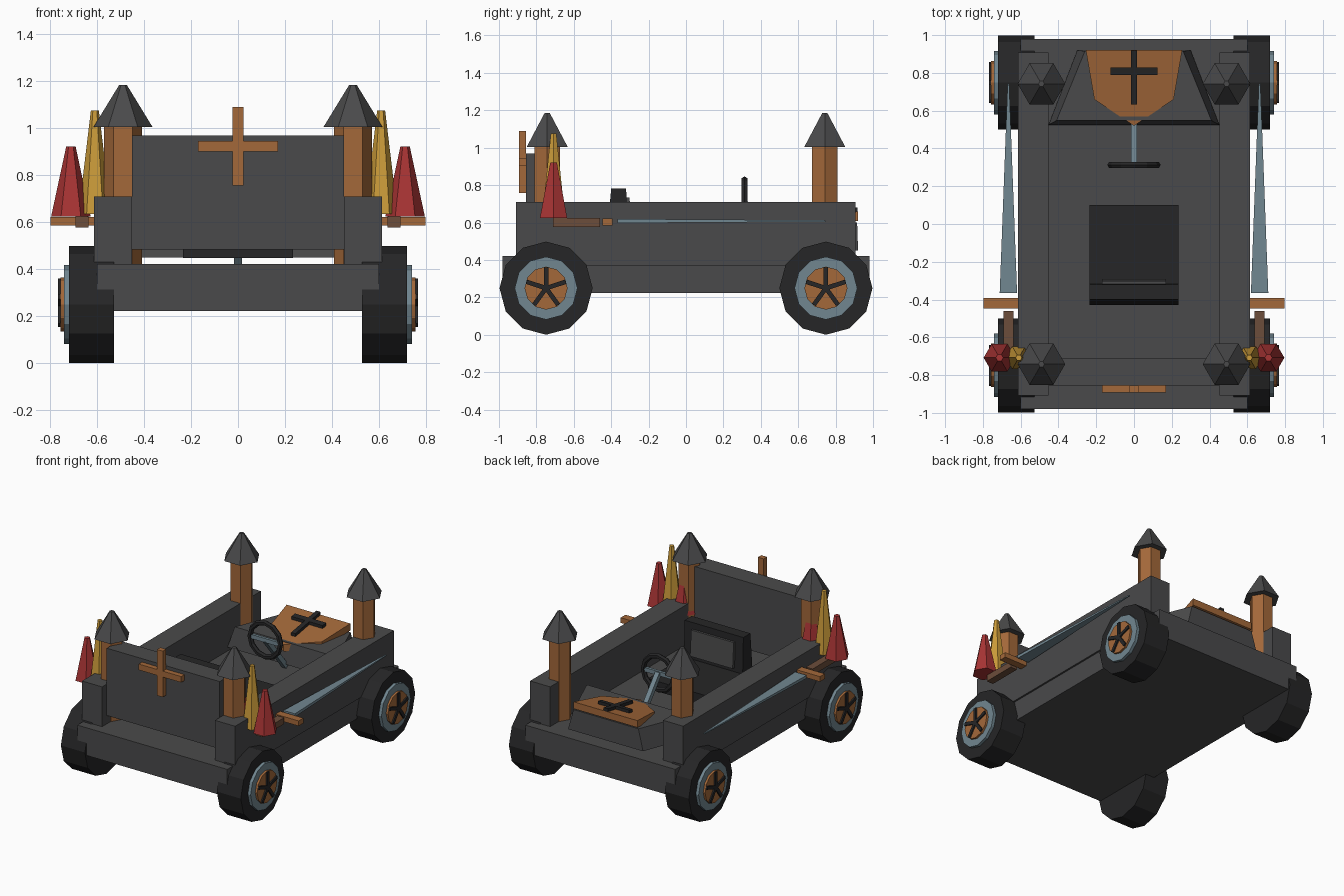
import bpy, bmesh, math
from mathutils import Matrix, Vector

if "Cube" in bpy.data.objects:
    bpy.data.objects.remove(bpy.data.objects["Cube"])


def mat(name, r, g, b):
    m = bpy.data.materials.new(name)
    m.diffuse_color = (r, g, b, 1)
    m.use_nodes = True
    m.node_tree.nodes["Principled BSDF"].inputs["Base Color"].default_value = m.diffuse_color
    return m


GREY = mat("charcoal grey", 0.068, 0.068, 0.07)
BLACK = mat("rubber black", 0.019, 0.019, 0.02)
WOOD = mat("orange wood", 0.37, 0.14, 0.042)
BROWN = mat("dark brown", 0.15, 0.075, 0.043)
STEEL = mat("blue steel", 0.165, 0.24, 0.28)
RED = mat("red", 0.39, 0.034, 0.034)
GOLD = mat("gold", 0.60, 0.33, 0.042)


def loft(name, lower, upper, material):
    """Closed solid between two matching rings of points."""
    bm = bmesh.new()
    a = [bm.verts.new(p) for p in lower]
    b = [bm.verts.new(p) for p in upper]
    n = len(a)
    bm.faces.new(a[::-1])
    bm.faces.new(b)
    for i in range(n):
        j = (i + 1) % n
        bm.faces.new((a[i], a[j], b[j], b[i]))
    bmesh.ops.recalc_face_normals(bm, faces=bm.faces)
    me = bpy.data.meshes.new(name)
    bm.to_mesh(me)
    bm.free()
    me.materials.append(material)
    ob = bpy.data.objects.new(name, me)
    bpy.context.collection.objects.link(ob)
    return ob


def box(name, x, y, z, material):
    ring = [(x[0], y[0]), (x[1], y[0]), (x[1], y[1]), (x[0], y[1])]
    return loft(name, [(*p, z[0]) for p in ring], [(*p, z[1]) for p in ring], material)


def cone(name, c, r0, r1, z0, z1, material, sides=6):
    def ring(r, z):
        return [(c[0] + r * math.cos(math.tau * i / sides),
                 c[1] + r * math.sin(math.tau * i / sides), z) for i in range(sides)]
    return loft(name, ring(r0, z0), ring(r1, z1), material)


def disc(name, s, y, r, x0, x1, material):
    """Twelve-sided drum along x."""
    def ring(x):
        return [(s * x, y + r * math.cos(math.tau * i / 12),
                 0.249 + r * math.sin(math.tau * i / 12)) for i in range(12)]
    return loft(name, ring(x0), ring(x1), material)


# body: chassis, side walls, front panel
box("chassis", (-0.6, 0.6), (-0.98, 0.98), (0.222, 0.422), GREY)
for s in (-1, 1):
    box("side_wall", sorted((s * 0.452, s * 0.613)), (-0.908, 0.907), (0.37, 0.71), GREY)
box("front_panel", (-0.452, 0.452), (-0.855, -0.71), (0.483, 0.97), GREY)
box("panel_cross_upright", (-0.023, 0.023), (-0.893, -0.855), (0.757, 1.09), WOOD)
box("panel_cross_bar", (-0.17, 0.17), (-0.892, -0.855), (0.902, 0.945), WOOD)

for s in (-1, 1):
    for y in (-0.748, 0.748):
        # wheels
        disc("tyre", s, y, 0.249, 0.528, 0.72, BLACK)
        disc("rim", s, y, 0.168, 0.70, 0.742, STEEL)
        disc("hub", s, y, 0.115, 0.72, 0.757, WOOD)
        for k in range(5):
            sp = box("spoke", (-0.008, 0.008), (-0.012, 0.012), (0, 0.11), BLACK)
            sp.matrix_world = (Matrix.Translation((s * 0.759, y, 0.249))
                               @ Matrix.Rotation(math.tau * k / 5, 4, 'X'))
        # corner towers
        ty = math.copysign(0.742, y)
        cone("tower_post", (s * 0.49, ty), 0.08, 0.08, 0.42, 1.005, WOOD)
        cone("tower_roof", (s * 0.49, ty), 0.126, 0.016, 1.005, 1.185, GREY)
    # flame cones
    cone("outer_flame", (s * 0.712, -0.708), 0.084, 0.02, 0.625, 0.922, RED)
    cone("middle_flame", (s * 0.61, -0.708), 0.07, 0.017, 0.635, 1.075, GOLD)
    cone("inner_flame", (s * 0.508, -0.708), 0.084, 0.02, 0.625, 0.922, RED)
    # swords along the sides
    c = s * 0.665
    box("sword_grip", (c - 0.027, c + 0.027), (-0.71, -0.46), (0.577, 0.623), BROWN)
    box("sword_guard", (c - 0.133, c + 0.133), (-0.447, -0.392), (0.585, 0.622), WOOD)

    def section(y, w, h):
        return [(c + i * w, y, 0.608 + j * h) for i, j in ((-1, -1), (1, -1), (1, 1), (-1, 1))]
    loft("sword_blade", section(-0.365, 0.046, 0.011), section(0.745, 0.004, 0.004), STEEL)

# hood
loft("hood",
     [(-0.452, 0.525, 0.45), (0.452, 0.525, 0.45), (0.3, 0.92, 0.45), (-0.3, 0.92, 0.45)],
     [(-0.41, 0.548, 0.6), (0.41, 0.548, 0.6), (0.26, 0.915, 0.6), (-0.26, 0.915, 0.6)], GREY)


def tilt(y):
    return 0.6 + (y - 0.57) * 0.17


# shield and its cross lying on the hood
half = [(0.255, 0.92), (0.21, 0.66), (0, 0.52)]
outline = half + [(-x, y) for x, y in half[1::-1]]
loft("shield", [(x, y, tilt(y) - 0.05) for x, y in outline],
     [(x, y, tilt(y)) for x, y in outline], WOOD)
for x, y0, y1 in ((0.017, 0.632, 0.918), (0.125, 0.79, 0.828)):
    ring = [(-x, y0), (x, y0), (x, y1), (-x, y1)]
    loft("shield_cross", [(*p, tilt(p[1]) - 0.01) for p in ring],
         [(*p, tilt(p[1]) + 0.022) for p in ring], BLACK)

# seat
box("seat_cushion", (-0.235, 0.235), (-0.40, 0.10), (0.447, 0.52), BLACK)


def seat_layer(y, z, x=0.235):
    return [(-x, y[0], z), (x, y[0], z), (x, y[1], z), (-x, y[1], z)]


loft("seat_back", seat_layer((-0.43, -0.31), 0.447), seat_layer((-0.40, -0.32), 0.782), BLACK)
loft("seat_back_pad", seat_layer((-0.33, -0.29), 0.55, 0.17),
     seat_layer((-0.33, -0.302), 0.735, 0.17), GREY)

# steering wheel ring, bar and column
bm = bmesh.new()
N, M = 12, 6
grid = []
for i in range(N):
    a = math.tau * i / N
    row = []
    for j in range(M):
        b = math.tau * j / M
        r = 0.122 + 0.019 * math.cos(b)
        row.append(bm.verts.new((r * math.cos(a), 0.313 + 0.019 * math.sin(b),
                                 0.705 + r * math.sin(a))))
    grid.append(row)
for i in range(N):
    for j in range(M):
        k, l = (i + 1) % N, (j + 1) % M
        bm.faces.new((grid[i][j], grid[k][j], grid[k][l], grid[i][l]))
bmesh.ops.recalc_face_normals(bm, faces=bm.faces)
me = bpy.data.meshes.new("steering_wheel")
bm.to_mesh(me)
bm.free()
me.materials.append(BLACK)
bpy.context.collection.objects.link(bpy.data.objects.new("steering_wheel", me))
box("steering_bar", (-0.115, 0.115), (0.303, 0.323), (0.69, 0.72), STEEL)
p, q = Vector((0, 0.315, 0.705)), Vector((0, 0.54, 0.43))
side, up = Vector((0.017, 0, 0)), Vector((0, 0.013, 0.011))
corners = [-side - up, side - up, side + up, up - side]
loft("steering_column", [p + c for c in corners], [q + c for c in corners], STEEL)
